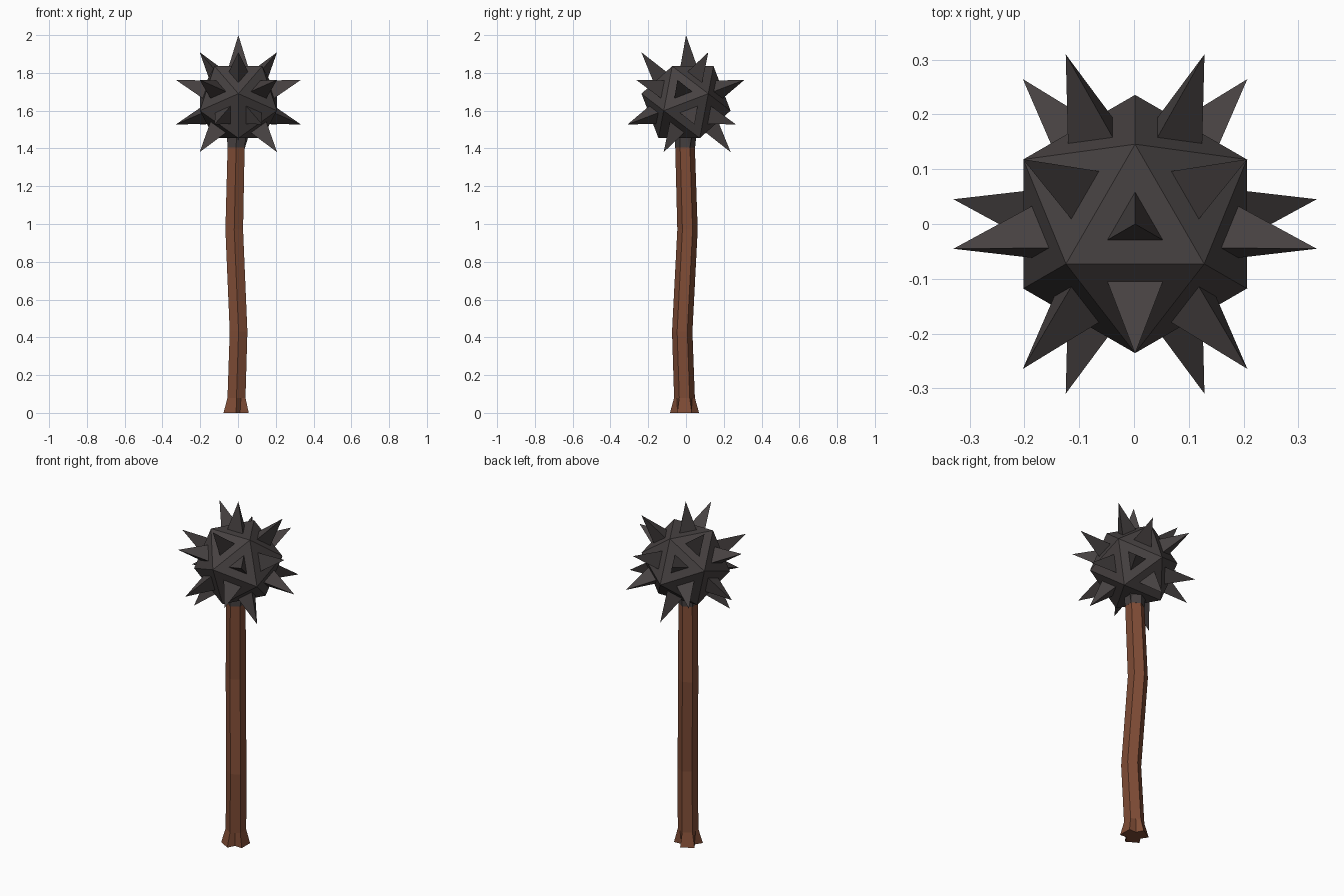
import bpy, bmesh
from math import sin, cos, radians, atan2, pi
from mathutils import Vector, Matrix

cube = bpy.data.objects.get("Cube")
if cube:
    bpy.data.objects.remove(cube, do_unlink=True)


def material(name, rgb):
    m = bpy.data.materials.new(name)
    m.use_nodes = True
    m.diffuse_color = (*rgb, 1)
    m.node_tree.nodes["Principled BSDF"].inputs["Base Color"].default_value = (*rgb, 1)
    return m


def finish(name, bm, mat):
    bmesh.ops.recalc_face_normals(bm, faces=bm.faces)
    mesh = bpy.data.meshes.new(name)
    bm.to_mesh(mesh)
    bm.free()
    mesh.materials.append(mat)
    obj = bpy.data.objects.new(name, mesh)
    bpy.context.collection.objects.link(obj)
    return obj


def hex_ring(bm, x, y, z, radius, notch=None):
    """Hexagon with edge midpoints; every other midpoint may be notched inward."""
    verts = []
    for i in range(12):
        a = radians(30 * i)
        r = radius if i % 2 else radius * cos(pi / 6)
        if notch and i % 4 == 2:
            r = notch
        verts.append(bm.verts.new((x + r * cos(a), y + r * sin(a), z)))
    return verts


def loft(name, levels, mat):
    bm = bmesh.new()
    rings = [hex_ring(bm, *lv) for lv in levels]
    for lo, hi in zip(rings, rings[1:]):
        for i in range(12):
            j = (i + 1) % 12
            bm.faces.new((lo[i], lo[j], hi[j], hi[i]))
    bm.faces.new(rings[0][::-1])
    bm.faces.new(rings[-1])
    return finish(name, bm, mat)


wood = material("brown wood", (0.21, 0.072, 0.036))
iron = material("dark iron", (0.063, 0.054, 0.054))

# Crooked six-sided handle with a flared, notched foot
loft("handle", [
    (-0.01, -0.008, 0.0, 0.077, 0.042),
    (-0.008, -0.008, 0.08, 0.055),
    (0.003, -0.02, 0.43, 0.054),
    (-0.02, 0.008, 0.97, 0.054),
    (-0.01, -0.005, 1.405, 0.052),
], wood)

# Iron collar between handle and head
loft("collar", [
    (-0.01, -0.005, 1.405, 0.053),
    (-0.008, -0.003, 1.47, 0.058),
], iron)

# Twenty-sided head standing on a face, with one spike per face
R = 0.24
bm = bmesh.new()
bmesh.ops.create_icosphere(bm, subdivisions=1, radius=R)
bm.normal_update()
top = max(bm.faces, key=lambda f: f.normal.z)
bm.transform(top.normal.rotation_difference(Vector((0, 0, 1))).to_matrix().to_4x4())
corner = top.verts[0].co
bm.transform(Matrix.Rotation(pi / 2 - atan2(corner.y, corner.x), 4, "Z"))
bm.normal_update()
base_faces = list(bm.faces)
bmesh.ops.inset_individual(bm, faces=base_faces, thickness=0.0437, use_even_offset=True)
bm.normal_update()
tips = bmesh.ops.poke(bm, faces=base_faces)["verts"]
for v in tips:
    v.co = v.co.normalized() * 0.355
bm.transform(Matrix.Translation((0.002, 0, 1.645)))
finish("spiked_head", bm, iron)
